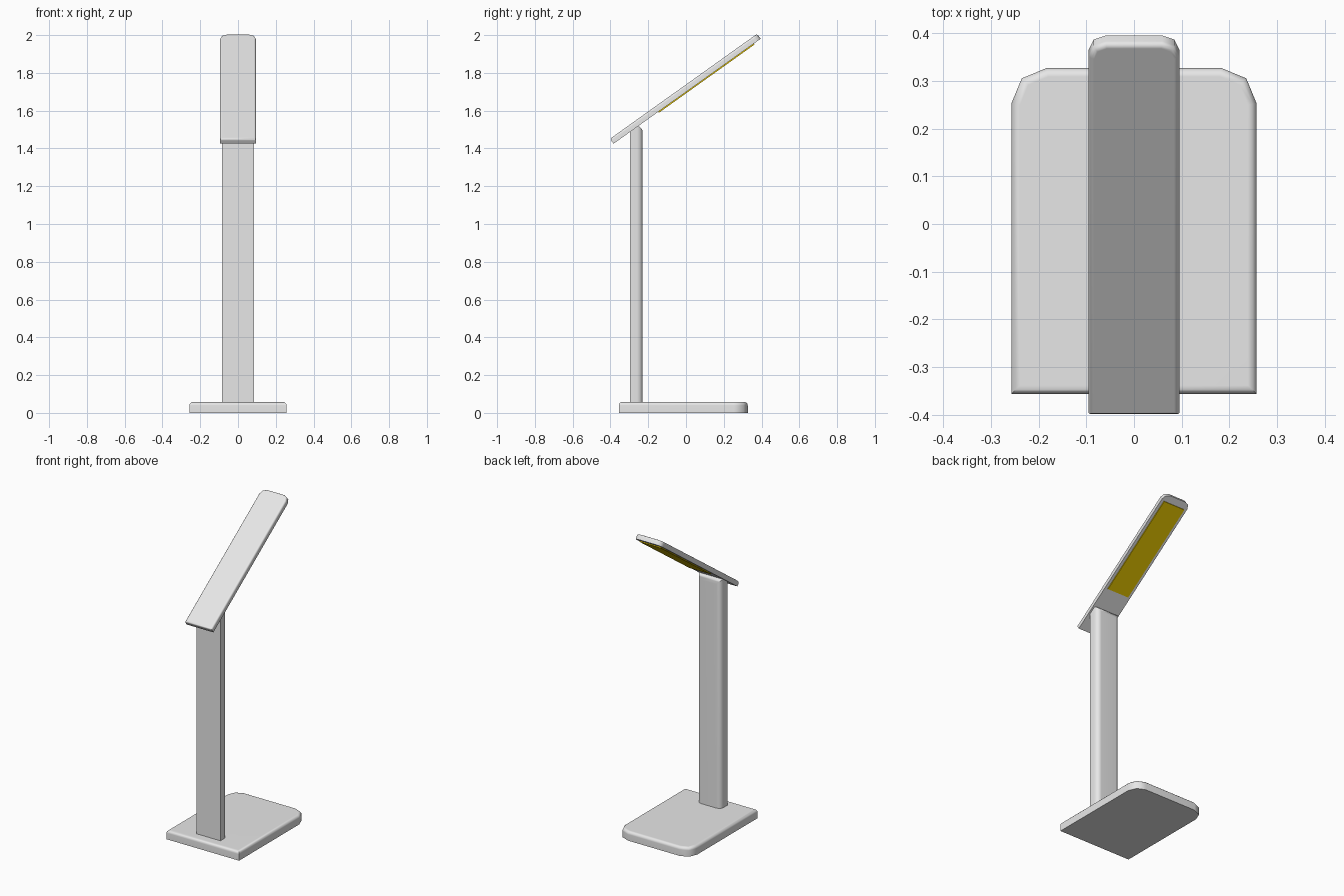
import bpy, bmesh, math
from mathutils import Matrix

if "Cube" in bpy.data.objects:
    bpy.data.objects.remove(bpy.data.objects["Cube"])


def material(name, rgb):
    m = bpy.data.materials.new(name)
    m.diffuse_color = (*rgb, 1)
    m.use_nodes = True
    m.node_tree.nodes["Principled BSDF"].inputs["Base Color"].default_value = m.diffuse_color
    return m


GREY = material("light grey", (0.8, 0.8, 0.8))
YELLOW = material("warm yellow", (1.0, 0.71, 0.0))


def block(name, lo, hi, mat, corner=0, rim=0, back=0, matrix=Matrix()):
    """Box. corner rounds the +y uprights, rim the top edge,
    back all +y edges except the bottom one."""
    bm = bmesh.new()
    bmesh.ops.create_cube(bm, size=1)
    for v in bm.verts:
        v.co = [lo[i] if v.co[i] < 0 else hi[i] for i in range(3)]

    def bevel(rule, offset, segments):
        if offset:
            bmesh.ops.bevel(bm, geom=[e for e in bm.edges if rule(*e.verts)],
                            offset=offset, segments=segments, profile=0.5,
                            affect='EDGES')

    def at(v, axis, value):
        return abs(v.co[axis] - value) < 1e-5

    bevel(lambda a, b: at(a, 1, hi[1]) and at(b, 1, hi[1])
          and not at(a, 2, b.co.z), corner, 2)
    bevel(lambda a, b: at(a, 2, hi[2]) and at(b, 2, hi[2]), rim, 3)
    bevel(lambda a, b: at(a, 1, hi[1]) and at(b, 1, hi[1])
          and (at(a, 2, hi[2]) or at(b, 2, hi[2])), back, 3)
    bmesh.ops.recalc_face_normals(bm, faces=bm.faces)
    me = bpy.data.meshes.new(name)
    bm.to_mesh(me)
    bm.free()
    me.materials.append(mat)
    ob = bpy.data.objects.new(name, me)
    ob.matrix_world = matrix
    bpy.context.collection.objects.link(ob)
    bpy.context.view_layer.objects.active = ob
    ob.select_set(True)
    bpy.ops.object.shade_smooth_by_angle(angle=math.radians(50))
    ob.select_set(False)
    # keep the large faces evenly shaded
    wn = ob.modifiers.new("even_shading", 'WEIGHTED_NORMAL')
    wn.keep_sharp = True
    return ob


# base plate
block("base", (-0.257, -0.356, 0), (0.257, 0.327, 0.058), GREY, 0.074, 0.018)

# upright post: its top is hidden in the lamp head
block("post", (-0.084, -0.297, 0.05), (0.084, -0.229, 1.518), GREY, back=0.03)

# tilted lamp head and its light panel, in the tilted frame
tilt = Matrix.Rotation(math.radians(35.5), 4, 'X')
block("lamp_head", (-0.095, 0.515, 1.383), (0.095, 1.472, 1.415), GREY,
      0.036, 0.011, matrix=tilt)
block("light_panel", (-0.076, 0.806, 1.377), (0.076, 1.428, 1.385), YELLOW,
      matrix=tilt)
